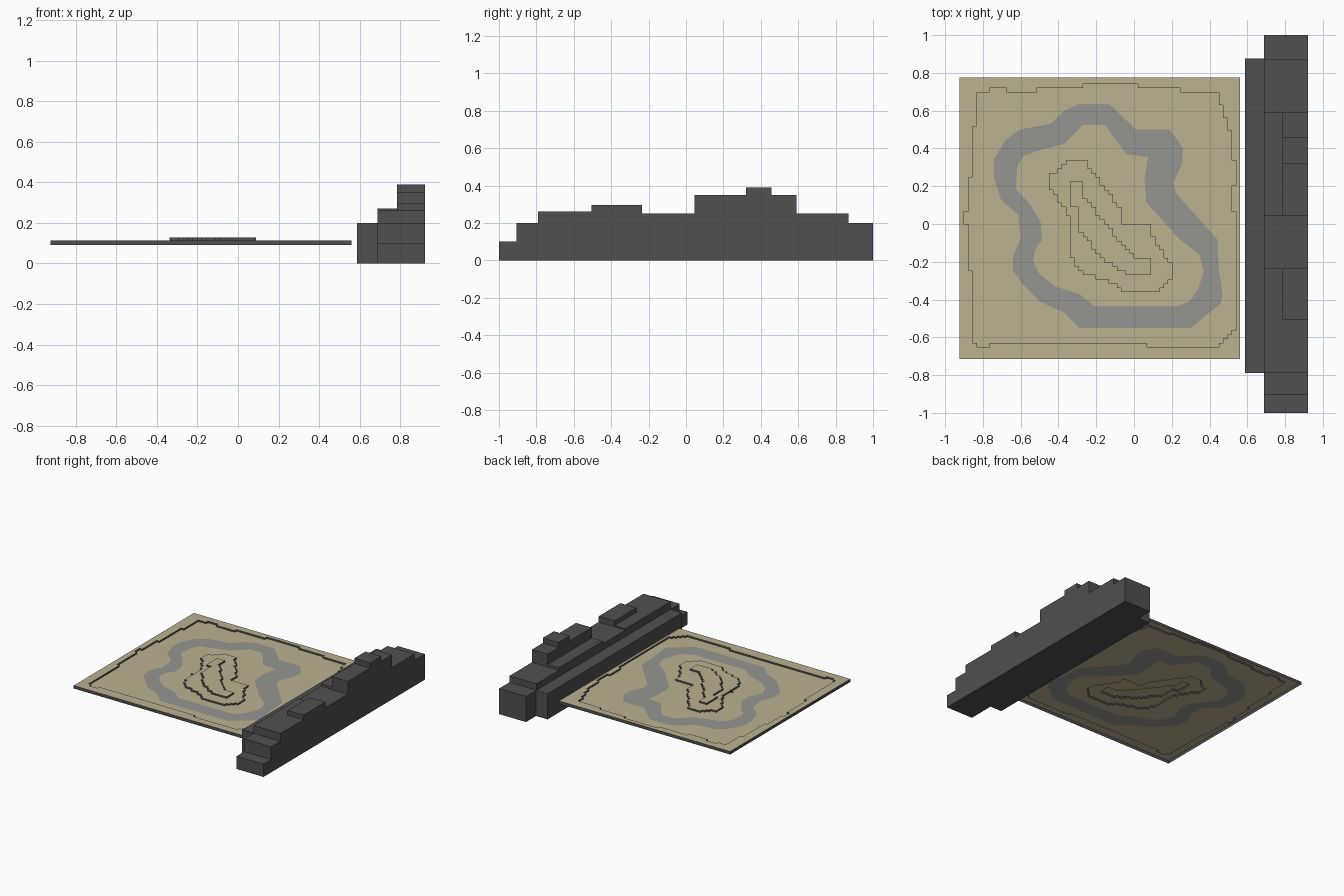
import bpy, bmesh
from mathutils import Vector
from mathutils.geometry import tessellate_polygon

if "Cube" in bpy.data.objects:
    bpy.data.objects.remove(bpy.data.objects["Cube"])


def material(name, rgb):
    m = bpy.data.materials.new(name)
    m.diffuse_color = (*rgb, 1)
    m.use_nodes = True
    m.node_tree.nodes["Principled BSDF"].inputs["Base Color"].default_value = m.diffuse_color
    return m


SAND = material("sand", (0.50, 0.445, 0.28))
ROAD = material("road_grey", (0.30, 0.30, 0.28))
DARK = material("dark_stone", (0.08, 0.08, 0.08))
CELL = 0.0225


def new_object(name, bm, mat):
    me = bpy.data.meshes.new(name)
    bm.to_mesh(me)
    bm.free()
    me.materials.append(mat)
    ob = bpy.data.objects.new(name, me)
    bpy.context.collection.objects.link(ob)
    return ob


def outline(pts):
    """Smooth outline, given in hundredths."""
    return [(x / 100, y / 100) for x, y in pts]


def stairs(pts):
    """Outline snapped to the terrain cells, slopes become little steps."""
    g = [(round(x / 100 / CELL), round(y / 100 / CELL)) for x, y in pts]
    out = []
    for (x0, y0), (x1, y1) in zip(g, g[1:] + g[:1]):
        dx, dy = x1 - x0, y1 - y0
        n = max(1, min(abs(dx), abs(dy)))
        for i in range(n):
            xa, ya = x0 + round(dx * i / n), y0 + round(dy * i / n)
            xb = x0 + round(dx * (i + 1) / n)
            for p in ((xa, ya), (xb, ya)):
                if not out or out[-1] != p:
                    out.append(p)
    if out[0] == out[-1]:
        out.pop()
    return [(x * CELL, y * CELL) for x, y in out]


def sheet(name, loops, z, mat):
    """Flat sheet with an outer loop and optional holes."""
    bm = bmesh.new()
    polys = [[Vector((x, y, z)) for x, y in lp] for lp in loops]
    verts = [bm.verts.new(p) for lp in polys for p in lp]
    for tri in tessellate_polygon(polys):
        f = bm.faces.new([verts[i] for i in tri])
        f.normal_update()
        if f.normal.z < 0:
            f.normal_flip()
    return new_object(name, bm, mat)


def wall(name, loop, z_in, z_out):
    """Riser along a clockwise loop between inside and outside heights."""
    bm = bmesh.new()
    a = [bm.verts.new((x, y, z_in)) for x, y in loop]
    b = [bm.verts.new((x, y, z_out)) for x, y in loop]
    n = len(loop)
    for i in range(n):
        j = (i + 1) % n
        bm.faces.new((a[i], a[j], b[j], b[i]))
    return new_object(name, bm, DARK)


def extrude_profile(name, prof, x0, x1):
    """(y, z) profile extruded along x."""
    bm = bmesh.new()
    face = bm.faces.new([bm.verts.new((x0, y, z)) for y, z in prof])
    ext = bmesh.ops.extrude_face_region(bm, geom=[face], use_keep_orig=True)
    bmesh.ops.translate(bm, vec=(x1 - x0, 0, 0),
                        verts=[v for v in ext["geom"] if isinstance(v, bmesh.types.BMVert)])
    bmesh.ops.recalc_face_normals(bm, faces=bm.faces)
    return new_object(name, bm, DARK)


# Terrain outlines, all clockwise
board = outline([(-92.5, 77.5), (56, 77.5), (56, -71.5), (-92.5, -71.5)])
basin = stairs([
    (-83, 70.5), (-76.5, 70.5), (-76.5, 73), (-67.5, 73), (-67.5, 70.5), (-51, 70.5),
    (-51, 73), (-27, 73), (-27, 75), (3, 75), (3, 73), (24, 73), (24, 70.5), (45, 70.5),
    (45, 62), (49.5, 49), (52, 34), (54, 34), (54, 20), (51, 20), (51, 6), (54, 6),
    (54, -57), (47, -63), (44, -66), (7, -66), (7, -64), (-18, -64), (-18, -62),
    (-22.5, -62), (-22.5, -64), (-63, -64), (-63, -62), (-67, -62), (-67, -64),
    (-76.5, -64), (-76.5, -66), (-81, -66), (-85.5, -60), (-85.5, -24), (-88, -13),
    (-88, -1), (-90, -1), (-90, 6), (-88, 6), (-88, 24), (-85.5, 24), (-85.5, 52), (-83, 52)])
road_out = outline([
    (-29, 63.5), (-13, 63.5), (1, 50), (19, 50), (26, 40), (25.5, 32), (21, 22), (22.5, 16),
    (44, -8), (45, -25), (47, -37.5), (46, -42), (30, -55), (-29, -55), (-37, -47),
    (-50, -41), (-59.5, -31), (-64, -25), (-64, -17), (-60, -7), (-61.5, 5), (-70.5, 13),
    (-74, 24), (-74, 34), (-68.5, 44), (-60.5, 50), (-44, 53), (-37, 60)])
road_in = outline([
    (-27, 52.5), (-15.5, 52.5), (-4, 37), (7.5, 35.5), (5.5, 24), (6.5, 11.5), (24, -8),
    (34.5, -16), (37, -25), (34, -34.5), (29.5, -41), (23, -43.5), (-21, -43.5), (-29, -37),
    (-42, -33), (-50, -26.5), (-53.5, -19.5), (-52, -13), (-48.5, -8), (-49.5, 1.5),
    (-55, 10.5), (-62.5, 18.5), (-62, 30), (-58.5, 36), (-50, 39), (-37, 42.5)])
hill = stairs([
    (-35, 33), (-26, 33), (-23, 27), (-16, 19), (-10, 10), (-6, 1), (10, 1), (10, -6),
    (16, -17), (21, -23), (21, -29), (14, -36), (-3, -36), (-13, -30), (-27, -24),
    (-34, -15), (-34, -6), (-37, -6), (-34, 5), (-41, 16), (-46, 20), (-46, 26), (-40, 30)])
summit = stairs([
    (-34, 21.5), (-26, 21.5), (-26, 13), (-18, 1.5), (-8, -8), (1, -17.5), (9.5, -17.5),
    (9.5, -26.5), (1, -26.5), (-15, -18), (-26, -5), (-30, 1.5), (-30, 8), (-34, 11)])

# Terrain surfaces and risers
LOW, MID, TOP, BASE = 0.101, 0.114, 0.127, 0.091
sheet("board_rim", [board, basin], MID, SAND)
sheet("basin_floor", [basin, road_out], LOW, SAND)
sheet("road_loop", [road_out, road_in], LOW, ROAD)
sheet("infield", [road_in, hill], LOW, SAND)
sheet("hill_terrace", [hill, summit], MID, SAND)
sheet("hill_summit", [summit], TOP, SAND)
wall("board_edge", board, MID, BASE)
wall("basin_riser", basin, LOW, MID)
wall("hill_riser", hill, MID, LOW)
wall("summit_riser", summit, TOP, MID)

# Stepped stone ridge beside the board
sections = [(-1, -.905, .10), (-.905, -.79, .20), (-.79, -.235, .26), (-.235, .045, .25),
            (.045, .592, .27), (.592, .87, .25), (.87, 1, .20)]
profile = [(-1, 0)]
for y0, y1, z in sections:
    profile += [(y0, z), (y1, z)]
profile.append((1, 0))
extrude_profile("ridge_body", profile, .688, .922)
extrude_profile("ridge_ledge", [(-.79, 0), (-.79, .2), (.875, .2), (.875, 0)], .588, .688)
extrude_profile("ridge_low_peak", [(-.505, .26), (-.505, .295), (-.235, .295), (-.235, .26)], .785, .922)
extrude_profile("ridge_high_peak", [(.045, .27), (.045, .35), (.32, .35), (.32, .39), (.457, .39),
                                    (.457, .35), (.592, .35), (.592, .27)], .785, .922)
